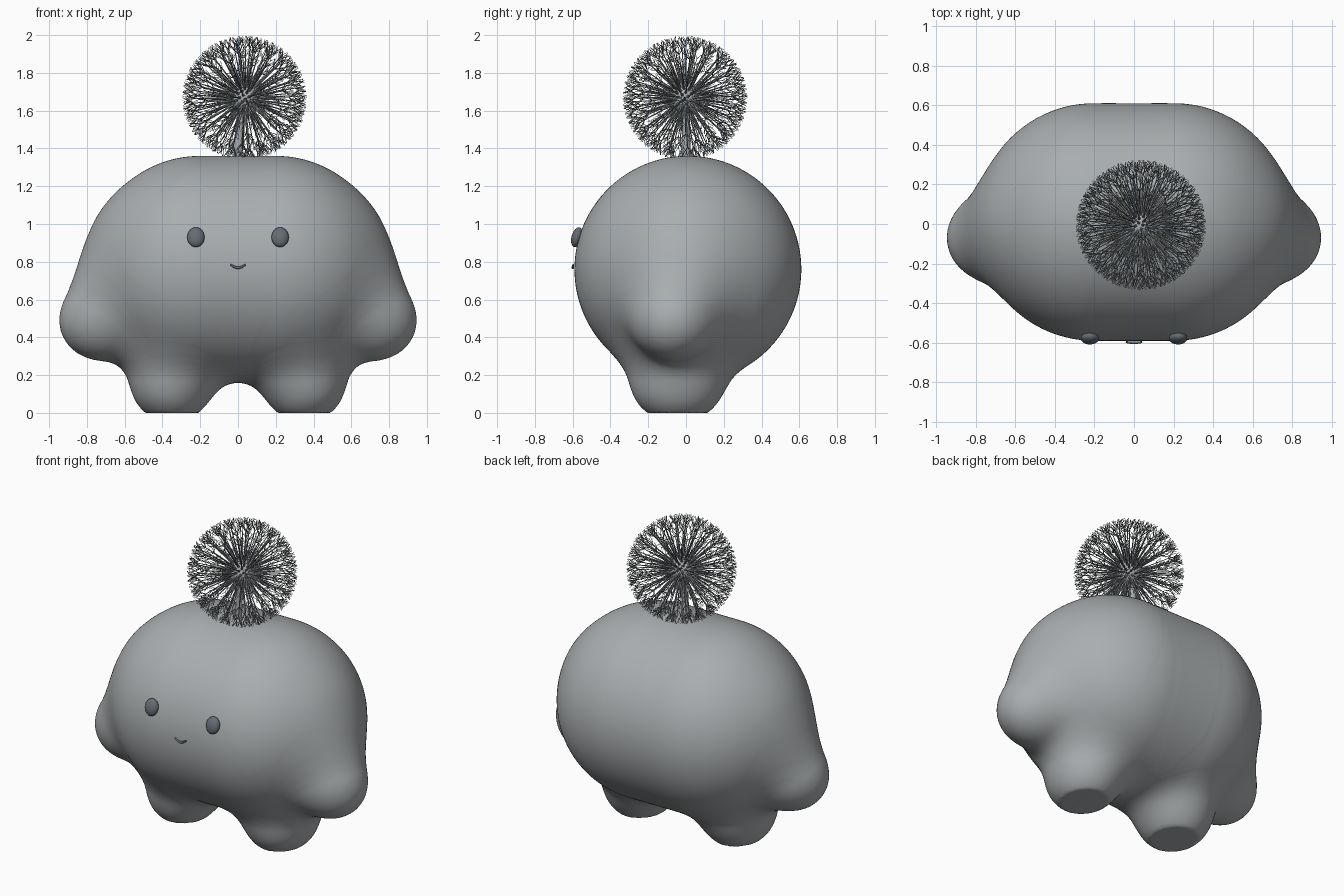
import bpy, bmesh, math, random
from mathutils import Vector, Matrix

random.seed(4)
if "Cube" in bpy.data.objects:
    bpy.data.objects.remove(bpy.data.objects["Cube"])


def material(name, rgb):
    m = bpy.data.materials.new(name)
    m.use_nodes = True
    m.diffuse_color = (*rgb, 1)
    m.node_tree.nodes["Principled BSDF"].inputs["Base Color"].default_value = (*rgb, 1)
    return m


GREY = material("soft_grey", (0.40, 0.42, 0.43))
DARK = material("dark_slate", (0.13, 0.15, 0.17))
SEED = material("seed_grey", (0.25, 0.27, 0.28))


def add_object(name, bm, mat, smooth=True):
    mesh = bpy.data.meshes.new(name)
    bm.to_mesh(mesh)
    bm.free()
    mesh.materials.append(mat)
    obj = bpy.data.objects.new(name, mesh)
    bpy.context.collection.objects.link(obj)
    if smooth:
        bpy.ops.object.select_all(action="DESELECT")
        obj.select_set(True)
        bpy.context.view_layer.objects.active = obj
        bpy.ops.object.shade_smooth_by_angle(angle=math.radians(35))
    return obj


def add_tube(name, points, radii, mat):
    curve = bpy.data.curves.new(name, "CURVE")
    curve.dimensions = "3D"
    curve.bevel_depth = 1
    curve.bevel_resolution = 3
    curve.use_fill_caps = True
    line = curve.splines.new("BEZIER")
    line.bezier_points.add(len(points) - 1)
    for p, co, r in zip(line.bezier_points, points, radii):
        p.co, p.radius = co, r
        p.handle_left_type = p.handle_right_type = "AUTO"
    curve.materials.append(mat)
    obj = bpy.data.objects.new(name, curve)
    bpy.context.collection.objects.link(obj)
    return obj


# Body: a wide capsule melted together with mirrored arms and legs
SHOULDER, HAND = Vector((0.50, 0, 0.85)), Vector((0.74, -0.07, 0.49))
ARM_AXIS = HAND - SHOULDER
ARM_LEN2 = ARM_AXIS.length_squared


def blend(a, b, k):
    h = max(k - abs(a - b), 0) / k
    return min(a, b) - h * h * k / 4


def distance(p):
    x, y, z = abs(p.x), p.y, p.z
    torso = math.hypot(max(x - 0.2, 0), y - 0.01, z - 0.76) - 0.6
    q = Vector((x, y, z)) - SHOULDER
    t = min(max(q.dot(ARM_AXIS) / ARM_LEN2, 0), 1)
    arm = (q - ARM_AXIS * t).length - 0.205
    leg = math.hypot(x - 0.35, (y + 0.045) / 1.13, z - min(max(z, 0.17), 0.5)) - 0.22
    return max(blend(blend(torso, arm, 0.2), leg, 0.15), -z)


bm = bmesh.new()
bmesh.ops.create_icosphere(bm, subdivisions=7, radius=1)
centre = Vector((0, 0, 0.7))
for v in bm.verts:
    ray, reach = v.co.normalized(), 1.1
    for step in range(40):
        d = distance(centre + ray * reach)
        if d < 0.0005:
            break
        reach -= d
    v.co = centre + ray * reach
add_object("body", bm, GREY)

# Eyes: flattened balls leaning with the face
for side, label in ((1, "left_eye"), (-1, "right_eye")):
    bm = bmesh.new()
    bmesh.ops.create_uvsphere(bm, u_segments=24, v_segments=16, radius=1)
    place = (Matrix.Translation((side * 0.223, -0.578, 0.93))
             @ Matrix.Rotation(math.radians(-16), 4, "X")
             @ Matrix.Diagonal((0.046, 0.028, 0.054, 1)))
    bm.transform(place)
    add_object(label, bm, DARK)

# Mouth: a small smiling arc
smile = [(-0.04, -0.597, 0.784), (0, -0.6, 0.768), (0.04, -0.597, 0.784)]
add_tube("mouth", smile, [0.005, 0.007, 0.005], DARK)

# Seed head: stem, round hub and a ball of tufted seeds
HUB = Vector((0.035, -0.005, 1.667))
add_tube("stem", [(0, 0, 1.32), (0.008, 0, 1.48), HUB], [0.025, 0.022, 0.02], GREY)

bm = bmesh.new()
bmesh.ops.create_uvsphere(bm, u_segments=24, v_segments=16, radius=0.085)
bm.transform(Matrix.Translation(HUB))
add_object("seed_hub", bm, GREY)


def spike(bm, a, b, r1, r2, sides=3):
    a, b = Vector(a), Vector(b)
    turn = (b - a).to_track_quat("Z", "Y").to_matrix().to_4x4()
    bmesh.ops.create_cone(bm, cap_ends=False, segments=sides, radius1=r1, radius2=r2,
                          depth=(b - a).length,
                          matrix=Matrix.Translation((a + b) / 2) @ turn)


# One seed: thick base, thin stalk and a ring of forked hairs
bm = bmesh.new()
spike(bm, (0, 0, 0.07), (0, 0, 0.13), 0.009, 0.004, 5)
spike(bm, (0, 0, 0.13), (0, 0, 0.275), 0.004, 0.0025, 4)
for i in range(6):
    a = math.tau * i / 6


    def around(angle, out, up):
        return (out * math.cos(angle), out * math.sin(angle), up)


    fork = around(a, 0.02, 0.296 + 0.006 * (i % 2))
    spike(bm, (0, 0, 0.272), fork, 0.002, 0.0018)
    for twist in (-0.45, 0.45):
        spike(bm, fork, around(a + twist, 0.034, 0.328), 0.0018, 0.001)
seed_mesh = bpy.data.meshes.new("seed_pattern")
bm.to_mesh(seed_mesh)
bm.free()

# Spread the seeds evenly over the ball
bm = bmesh.new()
COUNT = 170
for i in range(COUNT):
    up = 1 - 2 * (i + 0.5) / COUNT
    turn = i * math.pi * (3 - math.sqrt(5))
    flat = math.sqrt(1 - up * up)
    aim = Vector((flat * math.cos(turn), flat * math.sin(turn), up))
    start = len(bm.verts)
    bm.from_mesh(seed_mesh)
    bm.verts.ensure_lookup_table()
    place = (Matrix.Translation(HUB) @ aim.to_track_quat("Z", "Y").to_matrix().to_4x4()
             @ Matrix.Rotation(random.uniform(0, math.tau), 4, "Z"))
    bmesh.ops.transform(bm, matrix=place, verts=bm.verts[start:])
add_object("seeds", bm, SEED, smooth=False)
bpy.data.meshes.remove(seed_mesh)
